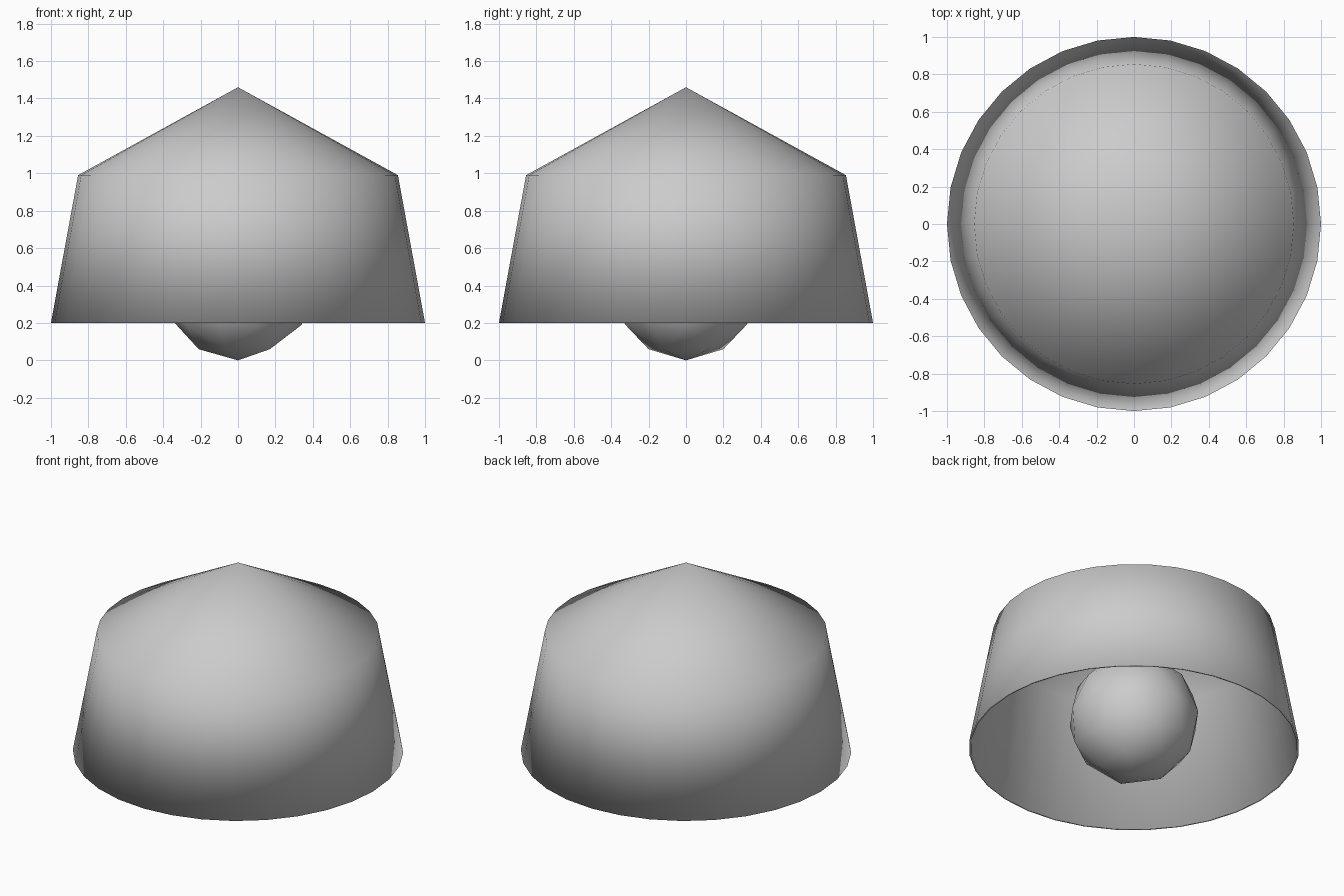
import bpy, bmesh, math

if "Cube" in bpy.data.objects:
    bpy.data.objects.remove(bpy.data.objects["Cube"])

SIDES = 32
WALL = 0.012


def finish(bm, name):
    bmesh.ops.recalc_face_normals(bm, faces=bm.faces)
    for f in bm.faces:
        f.smooth = True
    mesh = bpy.data.meshes.new(name)
    bm.to_mesh(mesh)
    bm.free()
    obj = bpy.data.objects.new(name, mesh)
    bpy.context.collection.objects.link(obj)
    return obj


def lathe(name, profile):
    bm = bmesh.new()
    verts = [bm.verts.new((r, 0, z)) for r, z in profile]
    edges = [bm.edges.new(pair) for pair in zip(verts, verts[1:])]
    bmesh.ops.spin(bm, geom=verts + edges, cent=(0, 0, 0), axis=(0, 0, 1),
                   angle=math.tau, steps=SIDES)
    bmesh.ops.remove_doubles(bm, verts=bm.verts, dist=0.0005)
    return finish(bm, name)


# Thin hollow shade: cone roof, flared wall, open underside, fully smooth
lathe("lamp_shade", [
    (0, 1.46), (0.855, 0.99), (1.0, 0.2),
    (1.0 - WALL, 0.2), (0.855 - WALL, 0.99 - WALL * 0.6), (0, 1.46 - WALL),
])

# Round bulb hanging below the rim
bm = bmesh.new()
bmesh.ops.create_icosphere(bm, subdivisions=2, radius=0.4)
bmesh.ops.translate(bm, verts=bm.verts, vec=(0, 0, 0.4))
finish(bm, "bulb")
